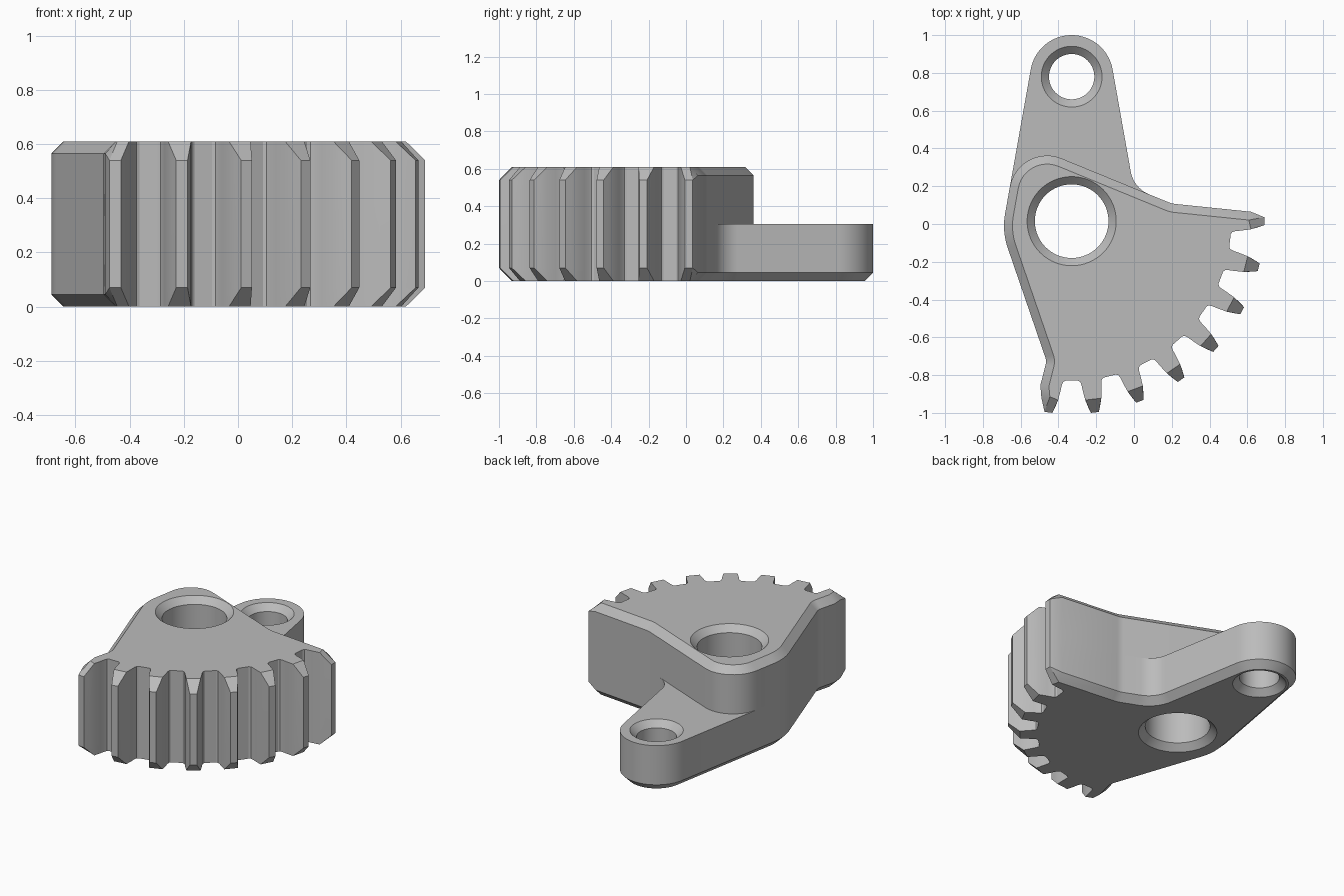
import bpy, bmesh, math
from mathutils import Vector

if "Cube" in bpy.data.objects:
    bpy.data.objects.remove(bpy.data.objects["Cube"])

HUB, EYE = Vector((-0.33, 0.015)), Vector((-0.33, 0.78))
H, ARM_H = 0.61, 0.305
BEVEL, TIP_BEVEL, SINK = 0.045, 0.07, 0.041
TIP_R, TEETH = 1.02, 8
FLANK_R = TIP_R - TIP_BEVEL
PITCH = 2 * math.pi / 26
LAST = -(TEETH - 1) * PITCH

steel = bpy.data.materials.new("grey_steel")
steel.use_nodes = True
GREY = (0.5, 0.5, 0.5, 1)
steel.diffuse_color = GREY
steel.node_tree.nodes["Principled BSDF"].inputs["Base Color"].default_value = GREY


def spoke(angle, r, t=0.0):
    """Point at radius r around the hub, shifted along the arc by t."""
    a = angle + t / r
    return (HUB.x + r * math.cos(a), HUB.y + r * math.sin(a))


def rounded(corners):
    """Closed outline; corners given as (x, y, radius) become arcs."""
    out = []
    for i, c in enumerate(corners):
        p = Vector(c[:2])
        if len(c) == 2:
            out.append(p)
            continue
        a = (Vector(corners[i - 1][:2]) - p).normalized()
        b = (Vector(corners[(i + 1) % len(corners)][:2]) - p).normalized()
        half = a.angle(b) / 2
        centre = p + (a + b).normalized() * c[2] / math.sin(half)
        start = p + a * c[2] / math.tan(half) - centre
        end = p + b * c[2] / math.tan(half) - centre
        turn = math.atan2(start.x * end.y - start.y * end.x, start.dot(end))
        for k in range(13):
            co, si = math.cos(turn * k / 12), math.sin(turn * k / 12)
            out.append(centre + Vector((start.x * co - start.y * si, start.x * si + start.y * co)))
    return out


def inset(pts, d):
    """Move every side of a counter-clockwise outline inward by d."""
    out = []
    for i, p in enumerate(pts):
        e1 = (p - pts[i - 1]).normalized()
        e2 = (pts[(i + 1) % len(pts)] - p).normalized()
        n1, n2 = Vector((-e1.y, e1.x)), Vector((-e2.y, e2.x))
        out.append(p + (n1 + n2) * d / (1 + n1.dot(n2)))
    return out


def circle(centre, r, z):
    return [(centre.x + r * math.cos(k * math.pi / 32),
             centre.y + r * math.sin(k * math.pi / 32), z) for k in range(64)]


def solid(name, tubes, z0, z1):
    """Skin the outer wall and the bores, then fill both flat ends."""
    bm = bmesh.new()
    for rings in tubes:
        vs = [[bm.verts.new(p) for p in ring] for ring in rings]
        n = len(vs[0])
        for a, b in zip(vs, vs[1:]):
            for i in range(n):
                j = (i + 1) % n
                bm.faces.new((a[i], a[j], b[j], b[i]))
    bmesh.ops.remove_doubles(bm, verts=bm.verts[:], dist=1e-5)
    for z in (z0, z1):
        ends = [e for e in bm.edges if e.is_boundary and all(abs(v.co.z - z) < 1e-4 for v in e.verts)]
        bmesh.ops.triangle_fill(bm, edges=ends, use_beauty=True, normal=(0, 0, 1))
    bmesh.ops.recalc_face_normals(bm, faces=bm.faces[:])
    if bm.calc_volume(signed=True) < 0:
        bmesh.ops.reverse_faces(bm, faces=bm.faces[:])
    mesh = bpy.data.meshes.new(name)
    bm.to_mesh(mesh)
    bm.free()
    mesh.materials.append(steel)
    ob = bpy.data.objects.new(name, mesh)
    bpy.context.collection.objects.link(ob)
    return ob


# Toothed rim: a string of gaps from the last tooth round to the first
half_gap = [(0.845, 0.033), (0.852, 0.045), (0.868, 0.052), (0.9, 0.059),
            (FLANK_R, 0.072), (0.985, 0.086), (TIP_R, 0.102)]
gap = [(r, -t) for r, t in reversed(half_gap)] + half_gap
rim, rim_caps = [], []
for i in reversed(range(TEETH - 1)):
    for r, t in gap:
        mid = -(i + 0.5) * PITCH
        rim.append(spoke(mid, r, t))
        # Above the flank radius the chamfer pulls tips back to the flank
        rim_caps.append(spoke(mid, r, t) if r <= FLANK_R
                        else spoke(mid, FLANK_R, math.copysign(half_gap[4][1], t)))

# Plain sides of the sector and of the lever arm
arm_end = [(EYE.x + 0.22 * math.cos(math.radians(a)), EYE.y + 0.22 * math.sin(math.radians(a)))
           for a in range(10, 171, 5)]
shoulder, hub_corner = Vector((0.2, 0.108)), Vector((-0.699, -0.038))
apex = hub_corner.lerp(Vector(arm_end[-1]), 0.56)
notch = shoulder.lerp(apex, 0.248)
first_flank = [spoke(0, TIP_R, 0.021), spoke(0, FLANK_R, 0.05), (*shoulder, 0.15)]
hub_side = [(*hub_corner, 0.36), (-0.463, -0.725, 0.07), spoke(LAST, 0.885, -0.06),
            spoke(LAST, FLANK_R, -0.046), spoke(LAST, TIP_R, -0.021)]


def wall(middle):
    """Full outline, its chamfered cap outline and the chamfer depth of each point."""
    full = rounded(rim + first_flank + middle + hub_side)
    n = len(rim)
    side = inset(full, BEVEL)[n:]
    side[0], side[-1] = side[1], side[-2]
    depth = [TIP_BEVEL] * (n + 1) + [BEVEL] * (len(side) - 2) + [TIP_BEVEL]
    return full, rim_caps + side, depth


# Lower level: sector with lever arm, chamfered underneath
full, cap, depth = wall([(*notch, 0.16)] + arm_end)
lower = solid("lever_arm_level", [
    [[(*p, 0) for p in cap],
     [(*p, d) for p, d in zip(full, depth)],
     [(*p, ARM_H) for p in full]],
    [circle(HUB, 0.195 + SINK, 0), circle(HUB, 0.195, SINK), circle(HUB, 0.195, ARM_H)],
    [circle(EYE, 0.12 + SINK, 0), circle(EYE, 0.12, SINK),
     circle(EYE, 0.12, ARM_H - SINK), circle(EYE, 0.12 + SINK, ARM_H)]], 0, ARM_H)

# Upper level: sector only, chamfered on top
full, cap, depth = wall([(*apex, 0.2)])
upper = solid("upper_sector_level", [
    [[(*p, ARM_H) for p in full],
     [(*p, H - d) for p, d in zip(full, depth)],
     [(*p, H) for p in cap]],
    [circle(HUB, 0.195, ARM_H), circle(HUB, 0.195, H - SINK), circle(HUB, 0.195 + SINK, H)]], ARM_H, H)

# Smooth curved walls, crisp chamfers
bpy.ops.object.select_all(action='DESELECT')
for ob in (lower, upper):
    ob.select_set(True)
    bpy.context.view_layer.objects.active = ob
bpy.ops.object.shade_smooth_by_angle(angle=math.radians(25))
